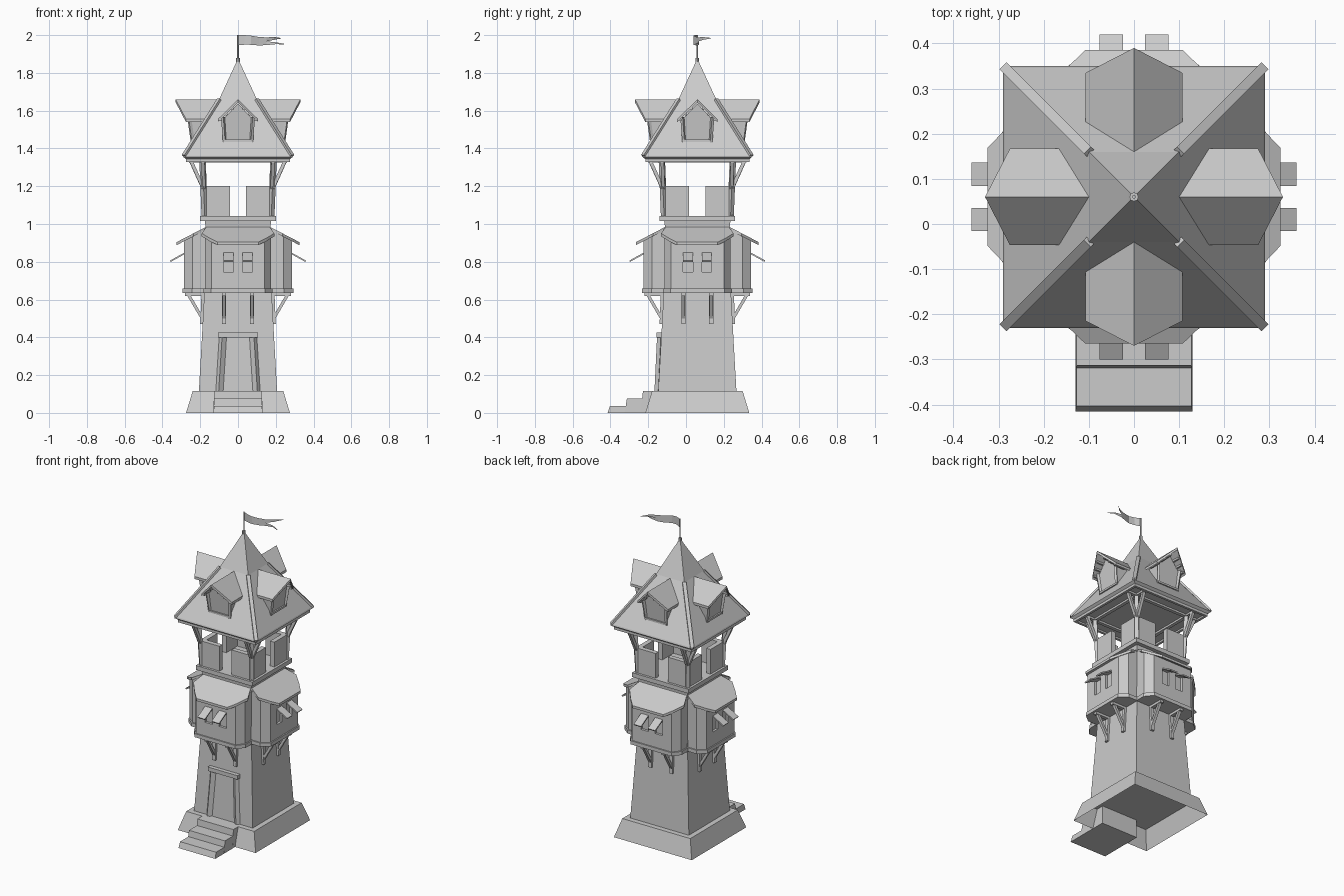
import bpy, bmesh
from mathutils import Matrix, Vector

if "Cube" in bpy.data.objects:
    bpy.data.objects.remove(bpy.data.objects["Cube"])

CY = 0.06  # tower axis sits slightly behind the origin because of the stairs


def prism(bm, a, b):
    """Solid between two matching point loops."""
    va = [bm.verts.new(p) for p in a]
    vb = [bm.verts.new(p) for p in b]
    n = len(a)
    for i in range(n):
        j = (i + 1) % n
        bm.faces.new((va[i], va[j], vb[j], vb[i]))
    bm.faces.new(va[::-1])
    bm.faces.new(vb)


def box(bm, x0, x1, y0, y1, z0, z1):
    q = [(x0, y0), (x1, y0), (x1, y1), (x0, y1)]
    prism(bm, [(*p, z0) for p in q], [(*p, z1) for p in q])


def beam(bm, p, q, w, h):
    """Rectangular bar from p to q, w wide sideways and h deep."""
    p, q = Vector(p), Vector(q)
    d = (q - p).normalized()
    s = d.cross(Vector((0, 0, 1)))
    s = s.normalized() if s.length > 1e-4 else Vector((1, 0, 0))
    t = d.cross(s) * h / 2
    s = s * w / 2
    o = [s + t, s - t, -s - t, -s + t]
    prism(bm, [p + v for v in o], [q + v for v in o])


def finish(name, bm, turns=1):
    """Make an object; turns=4 repeats the front part on all four sides."""
    bmesh.ops.recalc_face_normals(bm, faces=bm.faces)
    src = bm.copy()
    for k in range(1, turns):
        g = bmesh.ops.duplicate(bm, geom=list(bm.faces)[:len(src.faces)])
        vs = [e for e in g['geom'] if isinstance(e, bmesh.types.BMVert)]
        bmesh.ops.rotate(bm, verts=vs, cent=(0, 0, 0), matrix=Matrix.Rotation(k * 1.5707963, 3, 'Z'))
    src.free()
    bmesh.ops.translate(bm, verts=bm.verts, vec=(0, CY, 0))
    me = bpy.data.meshes.new(name)
    bm.to_mesh(me)
    bm.free()
    ob = bpy.data.objects.new(name, me)
    bpy.context.collection.objects.link(ob)
    return ob


def loft(name, rings, open_bottom=False):
    """Square tower section from (half width, z) rings."""
    bm = bmesh.new()
    loops = [[bm.verts.new((x * h, y * h, z)) for x, y in ((-1, -1), (1, -1), (1, 1), (-1, 1))]
             for h, z in rings]
    for a, b in zip(loops, loops[1:]):
        for i in range(4):
            bm.faces.new((a[i], a[(i + 1) % 4], b[(i + 1) % 4], b[i]))
    bm.faces.new(loops[-1])
    if not open_bottom:
        bm.faces.new(loops[0][::-1])
    return finish(name, bm)


# tower shaft, base and deck
loft("base", [(.275, 0), (.24, .115)], True)
loft("tower_shaft", [(.207, .115), (.192, .38), (.178, .64), (.172, .99), (.176, 1.02)])
loft("deck_cornice", [(.2, 1.015), (.2, 1.042)])

# front steps
bm = bmesh.new()
for y, z in ((-.415, .037), (-.325, .075), (-.24, .115)):
    prism(bm, [(-.13, y - CY, 0), (.13, y - CY, 0), (.13, -.19, 0), (-.13, -.19, 0)],
          [(-.127, y - CY + .012, z), (.127, y - CY + .012, z), (.127, -.19, z), (-.127, -.19, z)])
finish("steps", bm)

# door frame
bm = bmesh.new()
for s in (-1, 1):
    beam(bm, (s * .098, -.208, .115), (s * .08, -.194, .405), .025, .03)
box(bm, -.105, .105, -.215, -.17, .4, .425)
finish("door_frame", bm)

# bays on four sides
def bay_outline(o=0):
    return [(-.175 - o, .175), (-.175 - o, .24 + o * .4), (-.14 - o * .4, .285 + o),
            (.14 + o * .4, .285 + o), (.175 + o, .24 + o * .4), (.175 + o, .175)]

def roof_z(d):
    return .9 + (.325 - d) * .52

bm = bmesh.new()
pts = bay_outline()
prism(bm, [(u, -d, .655) for u, d in pts], [(u, -d, roof_z(d) - .008) for u, d in pts])
bays = finish("bays", bm, 4)

bm = bmesh.new()
for s in (-.05, .05):
    box(bm, s - .026, s + .026, -.3, -.27, .745, .84)
cutter = finish("window_cutter", bm, 4)
cutter.hide_render = True
cutter.hide_viewport = True
m = bays.modifiers.new("windows", 'BOOLEAN')
m.operation = 'DIFFERENCE'
m.object = cutter

bm = bmesh.new()
pts = bay_outline(.008)
prism(bm, [(u, -d, .635) for u, d in pts], [(u, -d, .658) for u, d in pts])
finish("bay_floors", bm, 4)

bm = bmesh.new()
pts = [(-.165, .165), (-.192, .235), (-.15, .285), (-.108, .325),
       (.108, .325), (.15, .285), (.192, .235), (.165, .165)]
prism(bm, [(u, -d, roof_z(d) - .012) for u, d in pts], [(u, -d, roof_z(d) + .004) for u, d in pts])
finish("bay_roofs", bm, 4)

bm = bmesh.new()
for s in (-.05, .05):
    beam(bm, (s, -.282, .845), (s, -.358, .803), .052, .008)
finish("window_shutters", bm, 4)

# brackets below the bays
bm = bmesh.new()
for s in (-.074, .074):
    beam(bm, (s, -.19, .47), (s, -.183, .64), .022, .02)
    beam(bm, (s, -.192, .505), (s, -.268, .635), .018, .016)
    box(bm, s - .011, s + .011, -.28, -.17, .62, .638)
finish("bay_brackets", bm, 4)

# L-shaped parapet corners
bm = bmesh.new()
L = [(.043, -.185), (.185, -.185), (.185, -.043), (.155, -.043), (.155, -.155), (.043, -.155)]
prism(bm, [(*p, 1.04) for p in L], [(*p, 1.2) for p in L])
finish("parapet_corners", bm, 4)

# corner posts with outward braces and top plates
bm = bmesh.new()
beam(bm, (.176, -.176, 1.04), (.188, -.188, 1.34), .024, .024)
beam(bm, (.185, -.18, 1.19), (.25, -.185, 1.335), .018, .018)
beam(bm, (.18, -.185, 1.19), (.185, -.25, 1.335), .018, .018)
box(bm, -.26, .26, -.198, -.176, 1.326, 1.346)
finish("roof_posts", bm, 4)

# main roof with hip caps
loft("main_roof", [(.268, 1.338), (.29, 1.355), (.287, 1.364), (.1, 1.66), (.012, 1.85), (.004, 1.87)])
bm = bmesh.new()
box(bm, -.275, .275, -.275, -.26, 1.327, 1.35)
finish("eave_boards", bm, 4)
bm = bmesh.new()
beam(bm, (.287, -.287, 1.362), (.1, -.1, 1.66), .022, .012)
finish("hip_caps", bm, 4)

# dormers
def face_d(z):
    return .24 + (z - 1.435) * .1

bm = bmesh.new()
P = [(-.068, 1.435), (.068, 1.435), (.078, 1.555), (0, 1.637), (-.078, 1.555)]
prism(bm, [(u, -face_d(z), z) for u, z in P], [(u, -.08, z) for u, z in P])
finish("dormer_walls", bm, 4)

bm = bmesh.new()
for s in (-1, 1):
    beam(bm, (s * .07, -.24, 1.435), (s * .08, -.258, 1.565), .014, .016)
    for u in (.03, .06, .09):  # purlin ends
        z = 1.645 - .98 * u
        box(bm, s * u - .005, s * u + .005, -.322 + .5 * u, -.2, z - .012, z)
box(bm, -.076, .076, -.25, -.22, 1.435, 1.447)
finish("dormer_frames", bm, 4)

bm = bmesh.new()
for s in (-1, 1):
    q = [(0, .33, 1.66), (s * .107, .275, 1.555), (s * .107, .16, 1.555), (0, .095, 1.66)]
    prism(bm, [(u, -d, z - .016) for u, d, z in q], [(u, -d, z) for u, d, z in q])
finish("dormer_roofs", bm, 4)

# flag pole and swallow-tailed flag
for name, r, z0, z1 in (("finial", .01, 1.845, 1.88), ("flag_pole", .004, 1.87, 2.0)):
    bpy.ops.mesh.primitive_cylinder_add(vertices=8, radius=r, depth=z1 - z0, location=(0, CY, (z0 + z1) / 2))
    bpy.context.object.name = name

bm = bmesh.new()
root = [(0, 0, 2, 1.972), (.035, -.015, 2, 1.974), (.07, -.02, 1.997, 1.972),
        (.11, -.005, 1.99, 1.967), (.15, .008, 1.988, 1.967)]
upper = root + [(.19, .03, 1.99, 1.975), (.228, .073, 1.985, 1.982)]
lower = [(x, y, b, b - (.026 - .04 * x)) for x, y, t, b in root] + [
    (.2, .008, 1.962, 1.952), (.243, -.01, 1.955, 1.951)]
for strip in (upper, lower):
    cols = [(bm.verts.new((x, y, t)), bm.verts.new((x, y, b))) for x, y, t, b in strip]
    for a, b in zip(cols, cols[1:]):
        bm.faces.new((a[1], b[1], b[0], a[0]))
finish("flag", bm)
